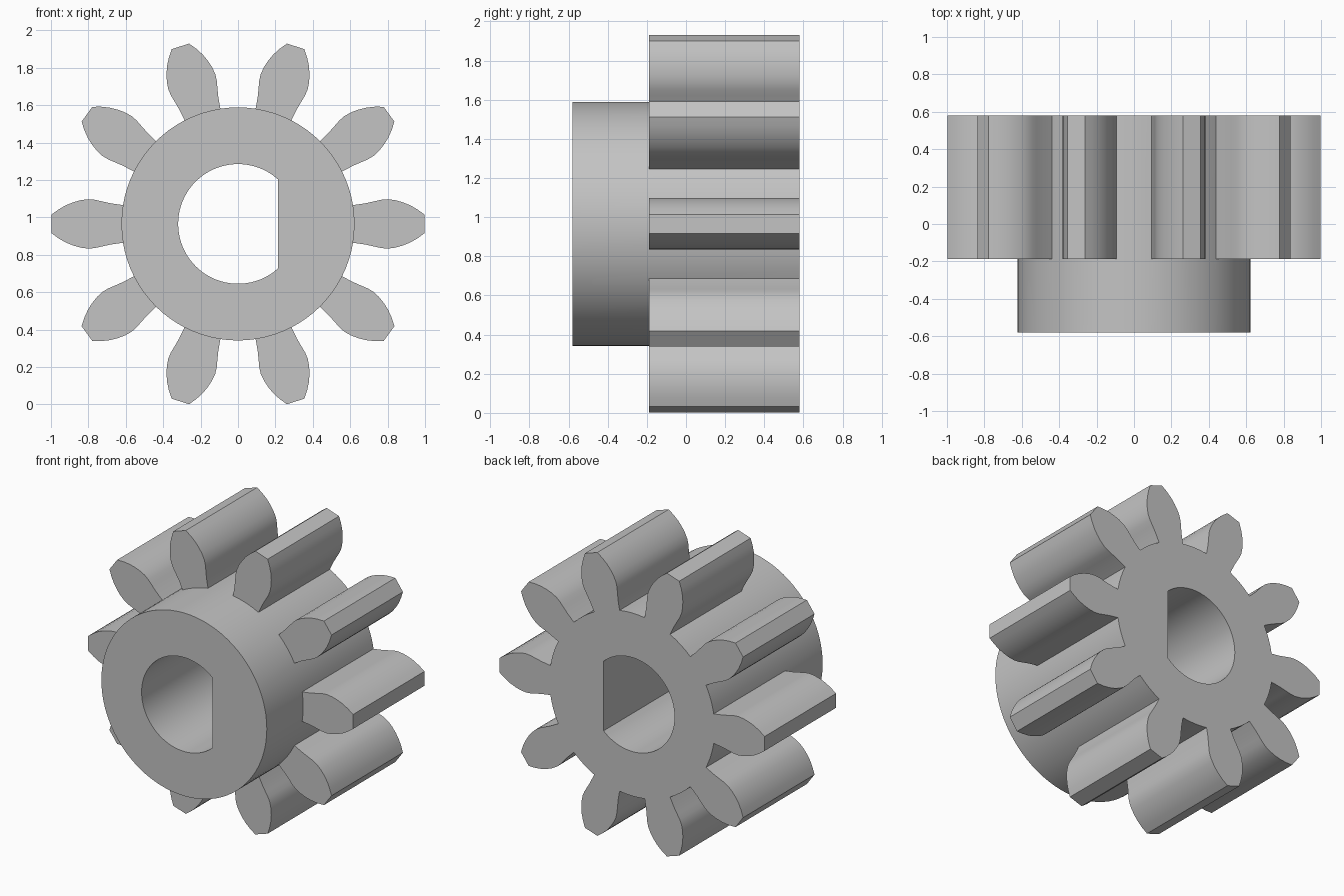
import bpy, bmesh
from math import cos, sin, acos, radians, tau

cube = bpy.data.objects.get("Cube")
if cube:
    bpy.data.objects.remove(cube, do_unlink=True)

TEETH, SEGS = 10, 4
ROOT_R, BORE_R, FLAT_X = 0.623, 0.32, 0.215
FRONT, STEP, BACK = -0.58, -0.188, 0.58
CENTER_Z = 0.9655
PITCH = tau / TEETH
HALF_BASE = radians(9.3)

# Upper flank of one tooth pointing along +x: (radial, sideways)
FLANK = [(0.68, 0.11), (0.73, 0.121), (0.765, 0.129), (0.8, 0.132), (0.84, 0.127),
         (0.88, 0.116), (0.92, 0.1), (0.96, 0.077), (0.998, 0.049)]
TOOTH = [(r, -s) for r, s in FLANK] + FLANK[::-1]

# Angles around the root circle: tooth base arc, then gap arc, for each tooth
angles = []
for k in range(TEETH):
    start = k * PITCH - HALF_BASE
    angles += [start + 2 * HALF_BASE * i / SEGS for i in range(SEGS)]
    angles += [start + 2 * HALF_BASE + (PITCH - 2 * HALF_BASE) * i / SEGS for i in range(SEGS)]
count = len(angles)

# D-shaped bore, with the nearest points snapped to the corners of the flat
corner = acos(FLAT_X / BORE_R)
bore_angles = list(angles)
for c in (corner, tau - corner):
    nearest = min(range(count), key=lambda i: abs(angles[i] - c))
    bore_angles[nearest] = c


def bore_radius(a):
    return min(BORE_R, FLAT_X / cos(a)) if cos(a) > 0.01 else BORE_R


bm = bmesh.new()


def point(x, y, z):
    return bm.verts.new((x, y, z + CENTER_Z))


def circle(y):
    return [point(ROOT_R * cos(a), y, ROOT_R * sin(a)) for a in angles]


def bore(y):
    return [point(bore_radius(a) * cos(a), y, bore_radius(a) * sin(a)) for a in bore_angles]


def band(a, b, indices):
    for i in indices:
        j = (i + 1) % len(a)
        bm.faces.new((a[i], a[j], b[j], b[i]))


# Hub, gap floors, bore wall and the two end rings
hub_front, hub_step, hub_back = circle(FRONT), circle(STEP), circle(BACK)
bore_front, bore_back = bore(FRONT), bore(BACK)
everything = range(count)
band(hub_front, hub_step, everything)
band(hub_step, hub_back, [i for i in everything if i % (2 * SEGS) >= SEGS])
band(bore_front, bore_back, everything)
band(hub_front, bore_front, everything)
band(hub_back, bore_back, everything)

# Teeth grow out of the base arcs
for k in range(TEETH):
    c, s = cos(k * PITCH), sin(k * PITCH)
    base = [(2 * SEGS * k + i) % count for i in range(SEGS + 1)]
    outlines = []
    for y, ring in ((STEP, hub_step), (BACK, hub_back)):
        flank = [point(r * c - t * s, y, r * s + t * c) for r, t in TOOTH]
        arc = [ring[i] for i in base]
        bm.faces.new(arc[:1] + flank + arc[:0:-1])
        outlines.append(arc[:1] + flank + arc[-1:])
    band(outlines[0], outlines[1], range(len(outlines[0]) - 1))

bmesh.ops.recalc_face_normals(bm, faces=bm.faces[:])
mesh = bpy.data.meshes.new("pinion_gear")
bm.to_mesh(mesh)
bm.free()
gear = bpy.data.objects.new("pinion_gear", mesh)
bpy.context.collection.objects.link(gear)

# Plain grey finish
grey = bpy.data.materials.new("plain grey")
grey.use_nodes = True
color = (0.55, 0.55, 0.55, 1)
grey.diffuse_color = color
grey.node_tree.nodes["Principled BSDF"].inputs["Base Color"].default_value = color
mesh.materials.append(grey)

bpy.ops.object.select_all(action="DESELECT")
gear.select_set(True)
bpy.context.view_layer.objects.active = gear
bpy.ops.object.shade_smooth_by_angle(angle=radians(25))
